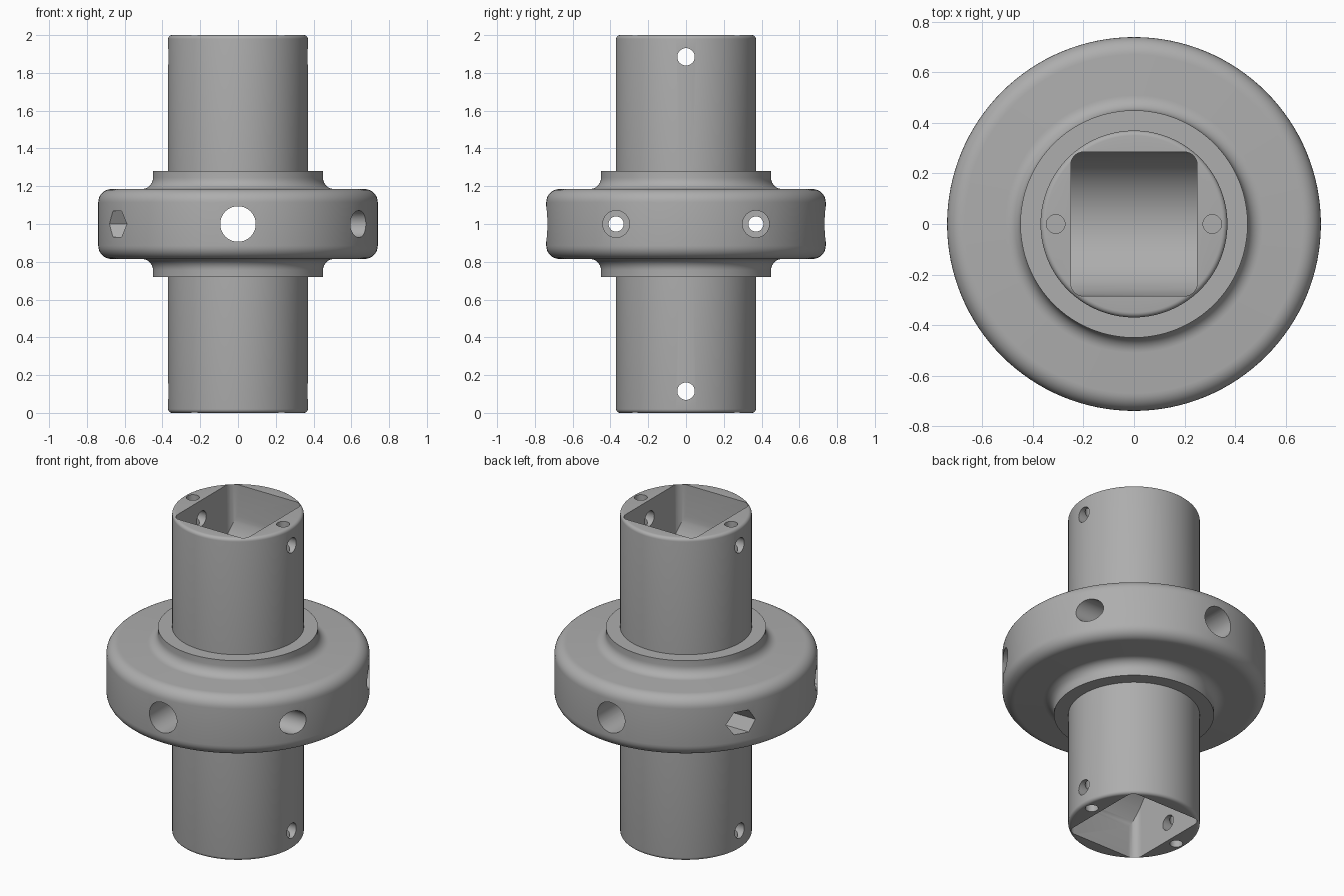
import bpy, bmesh
from math import sin, cos, pi, radians
from mathutils import Matrix

if "Cube" in bpy.data.objects:
    bpy.data.objects.remove(bpy.data.objects["Cube"], do_unlink=True)

steel = bpy.data.materials.new("grey_steel")
grey = (0.42, 0.42, 0.42, 1)
steel.diffuse_color = grey
steel.use_nodes = True
steel.node_tree.nodes["Principled BSDF"].inputs["Base Color"].default_value = grey

SHAFT_R, COLLAR_R, FLANGE_R = 0.37, 0.45, 0.74
MID, POCKET_Y, POCKET_X = 1.0, 0.285, 0.25
SPAN = 2.0


def make(name, bm):
    bmesh.ops.recalc_face_normals(bm, faces=bm.faces)
    mesh = bpy.data.meshes.new(name)
    bm.to_mesh(mesh)
    bm.free()
    obj = bpy.data.objects.new(name, mesh)
    mesh.materials.append(steel)
    bpy.context.collection.objects.link(obj)
    return obj


def arc(cx, cy, r, start, end, steps=8):
    angles = [radians(start + (end - start) * i / steps) for i in range(steps + 1)]
    return [(cx + r * cos(a), cy + r * sin(a)) for a in angles]


def lathe(name, profile, segments=128):
    bm = bmesh.new()
    verts = [bm.verts.new((r, 0, z)) for r, z in profile]
    edges = [bm.edges.new(pair) for pair in zip(verts, verts[1:])]
    bmesh.ops.spin(bm, geom=verts + edges, axis=(0, 0, 1), cent=(0, 0, 0),
                   angle=2 * pi, steps=segments)
    bmesh.ops.remove_doubles(bm, verts=bm.verts, dist=0.0001)
    return make(name, bm)


def prism(name, outline, low, high, along_x=False):
    """Extrude an outline along z, or along x with the outline read as (y, z)."""
    bm = bmesh.new()
    place = (lambda a, b: (low, a, b)) if along_x else (lambda a, b: (a, b, low))
    face = bm.faces.new([bm.verts.new(place(a, b)) for a, b in outline])
    moved = bmesh.ops.extrude_face_region(bm, geom=[face])["geom"]
    shift = (high - low, 0, 0) if along_x else (0, 0, high - low)
    bmesh.ops.translate(bm, vec=shift,
                        verts=[v for v in moved if isinstance(v, bmesh.types.BMVert)])
    return make(name, bm)


def rod(name, r, start, end, axis, sides=40):
    """Round or hexagonal cutter running along one axis."""
    bm = bmesh.new()
    turn = {"X": Matrix.Rotation(pi / 2, 4, "Y"),
            "Y": Matrix.Rotation(pi / 2, 4, "X"),
            "Z": Matrix()}[axis]
    centre = [(a + b) / 2 for a, b in zip(start, end)]
    length = sum(abs(b - a) for a, b in zip(start, end))
    bmesh.ops.create_cone(bm, cap_ends=True, segments=sides, radius1=r, radius2=r,
                          depth=length, matrix=Matrix.Translation(centre) @ turn)
    return make(name, bm)


def combine(obj, tool, operation="DIFFERENCE"):
    mod = obj.modifiers.new(tool.name, "BOOLEAN")
    mod.operation, mod.solver, mod.object = operation, "EXACT", tool
    bpy.context.view_layer.objects.active = obj
    bpy.ops.object.modifier_apply(modifier=mod.name)
    bpy.data.objects.remove(tool, do_unlink=True)


# Shaft, collar and flange: upper half profile, mirrored about the middle
upper = arc(FLANGE_R - 0.07, 1.115, 0.07, 0, 90)
upper += arc(COLLAR_R + 0.06, 1.245, 0.06, 270, 180)
upper += [(COLLAR_R, 1.28), (SHAFT_R, 1.28)]
upper += arc(SHAFT_R - 0.02, 1.98, 0.02, 0, 90, 5) + [(0, 2)]
lower = [(r, 2 * MID - z) for r, z in reversed(upper)]
hub = lathe("flanged_shaft", lower + upper)

# Rounded-corner sockets with a trough-shaped floor, one in each end
fillet = 0.05
px, py = POCKET_X - fillet, POCKET_Y - fillet
outline = (arc(px, py, fillet, 0, 90) + arc(-px, py, fillet, 90, 180)
           + arc(-px, -py, fillet, 180, 270) + arc(px, -py, fillet, 270, 360))
for end in (1, -1):
    def level(depth):
        return MID + end * (MID - depth)
    pocket = prism("socket", outline, *sorted((level(-0.1), level(0.6))))
    trough = [(POCKET_Y + 0.001, level(-0.2))]
    trough += [(y, MID + end * (z - MID))
               for y, z in arc(0, 1.83, POCKET_Y + 0.001, 360, 180, 40)]
    trough += [(-POCKET_Y - 0.001, level(-0.2))]
    combine(pocket, prism("trough", trough, -0.4, 0.4, True), "INTERSECT")
    combine(hub, pocket)

    # Cross pin hole and two small holes in the end face
    z = level(0.115)
    combine(hub, rod("pin_hole", 0.046, (-SPAN, 0, z), (SPAN, 0, z), "X"))
    for x in (-0.31, 0.31):
        combine(hub, rod("end_hole", 0.037, (x, 0, level(-0.1)), (x, 0, level(0.2)), "Z"))

# Large cross bore through the flange
combine(hub, rod("cross_bore", 0.094, (0, -SPAN, MID), (0, SPAN, MID), "Y", 64))

# Bolt holes: round counterbore on one side, hexagonal nut recess on the other
for y in (-0.37, 0.37):
    combine(hub, rod("bolt_hole", 0.04, (-SPAN, y, MID), (SPAN, y, MID), "X"))
    combine(hub, rod("counterbore", 0.071, (0.4, y, MID), (SPAN, y, MID), "X"))
    nut = rod("nut_recess", 0.079, (-SPAN, y, MID), (-0.4, y, MID), "X", 6)
    combine(hub, nut)

bpy.ops.object.select_all(action="DESELECT")
hub.select_set(True)
bpy.context.view_layer.objects.active = hub
bpy.ops.object.shade_smooth_by_angle(angle=radians(30))
